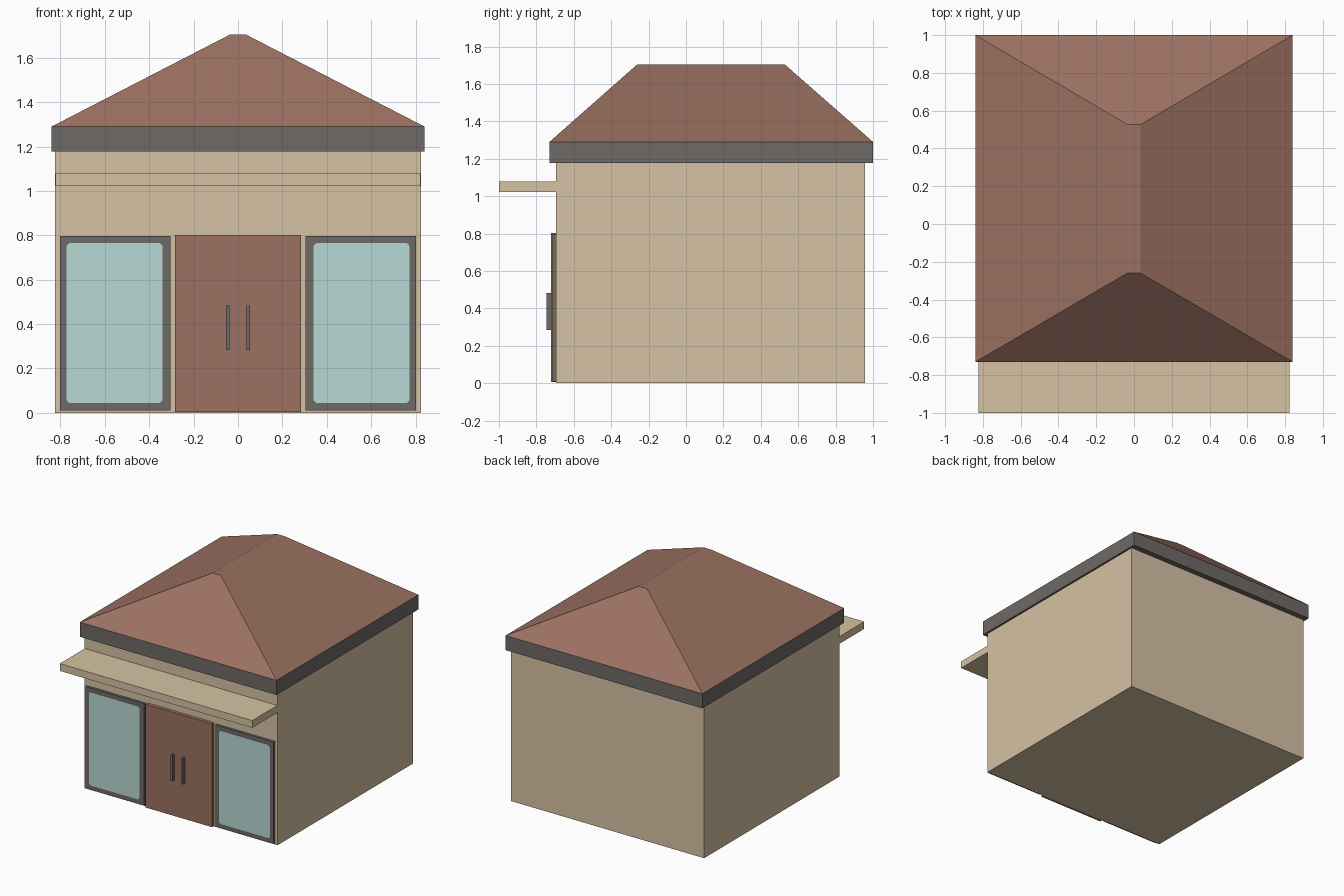
import bpy, bmesh

if "Cube" in bpy.data.objects:
    bpy.data.objects.remove(bpy.data.objects["Cube"])


def mat(name, rgb):
    lin = [((c / 255 + 0.055) / 1.055) ** 2.4 for c in rgb]
    m = bpy.data.materials.new(name)
    m.diffuse_color = (*lin, 1)
    m.use_nodes = True
    m.node_tree.nodes["Principled BSDF"].inputs["Base Color"].default_value = m.diffuse_color
    return m


BEIGE = mat("beige_wall", (214, 194, 164))
BROWN = mat("brown_roof", (156, 113, 97))
GREY = mat("dark_grey_trim", (110, 106, 103))
GLASS = mat("pale_teal_glass", (184, 218, 213))


def finish(name, bm, material):
    bmesh.ops.recalc_face_normals(bm, faces=bm.faces[:])
    me = bpy.data.meshes.new(name)
    bm.to_mesh(me)
    bm.free()
    me.materials.append(material)
    ob = bpy.data.objects.new(name, me)
    bpy.context.collection.objects.link(ob)
    return ob


def box(name, x, y, z, material):
    """Box from (min, max) ranges."""
    bm = bmesh.new()
    bmesh.ops.create_cube(bm, size=1)
    for v in bm.verts:
        v.co = [r[0] if c < 0 else r[1] for c, r in zip(v.co, (x, y, z))]
    return finish(name, bm, material)


def pane(name, x, z, y_front, y_back, cut, material):
    """Thin upright plate with clipped corners."""
    (x0, x1), (z0, z1) = x, z
    outline = [(x0 + cut, z0), (x1 - cut, z0), (x1, z0 + cut), (x1, z1 - cut),
               (x1 - cut, z1), (x0 + cut, z1), (x0, z1 - cut), (x0, z0 + cut)]
    bm = bmesh.new()
    face = bm.faces.new([bm.verts.new((px, y_front, pz)) for px, pz in outline])
    ext = bmesh.ops.extrude_face_region(bm, geom=[face])["geom"]
    for v in ext:
        if isinstance(v, bmesh.types.BMVert):
            v.co.y = y_back
    if not any(f.normal.y < -0.9 for f in bm.faces):
        bm.faces.new([v for v in face.verts])
    return finish(name, bm, material)


# Building body, eaves band and entrance canopy
box("walls", (-0.825, 0.825), (-0.695, 0.957), (0, 1.18), BEIGE)
box("eaves_band", (-0.84, 0.84), (-0.73, 1.0), (1.177, 1.29), GREY)
box("canopy", (-0.822, 0.822), (-1.0, -0.69), (1.022, 1.078), BEIGE)

# Hipped roof: base rectangle narrowing to a short flat ridge
roof = box("hip_roof", (-0.84, 0.84), (-0.73, 1.0), (1.29, 1.705), BROWN)
for v in roof.data.vertices:
    if v.co.z > 1.5:
        v.co.x = 0.035 if v.co.x > 0 else -0.035
        v.co.y = 0.527 if v.co.y > 0 else -0.26

# Double door
box("door", (-0.283, 0.283), (-0.722, -0.69), (0.005, 0.802), BROWN)

# Windows and door handles on both sides
for side, s in (("left", -1), ("right", 1)):
    def span(a, b):
        return tuple(sorted((s * a, s * b)))
    box(side + "_window_frame", span(0.305, 0.803), (-0.713, -0.69), (0.01, 0.797), GREY)
    pane(side + "_window_glass", span(0.34, 0.772), (0.045, 0.765), -0.715, -0.711, 0.012, GLASS)
    box(side + "_door_handle", span(0.038, 0.054), (-0.745, -0.72), (0.283, 0.483), GREY)
